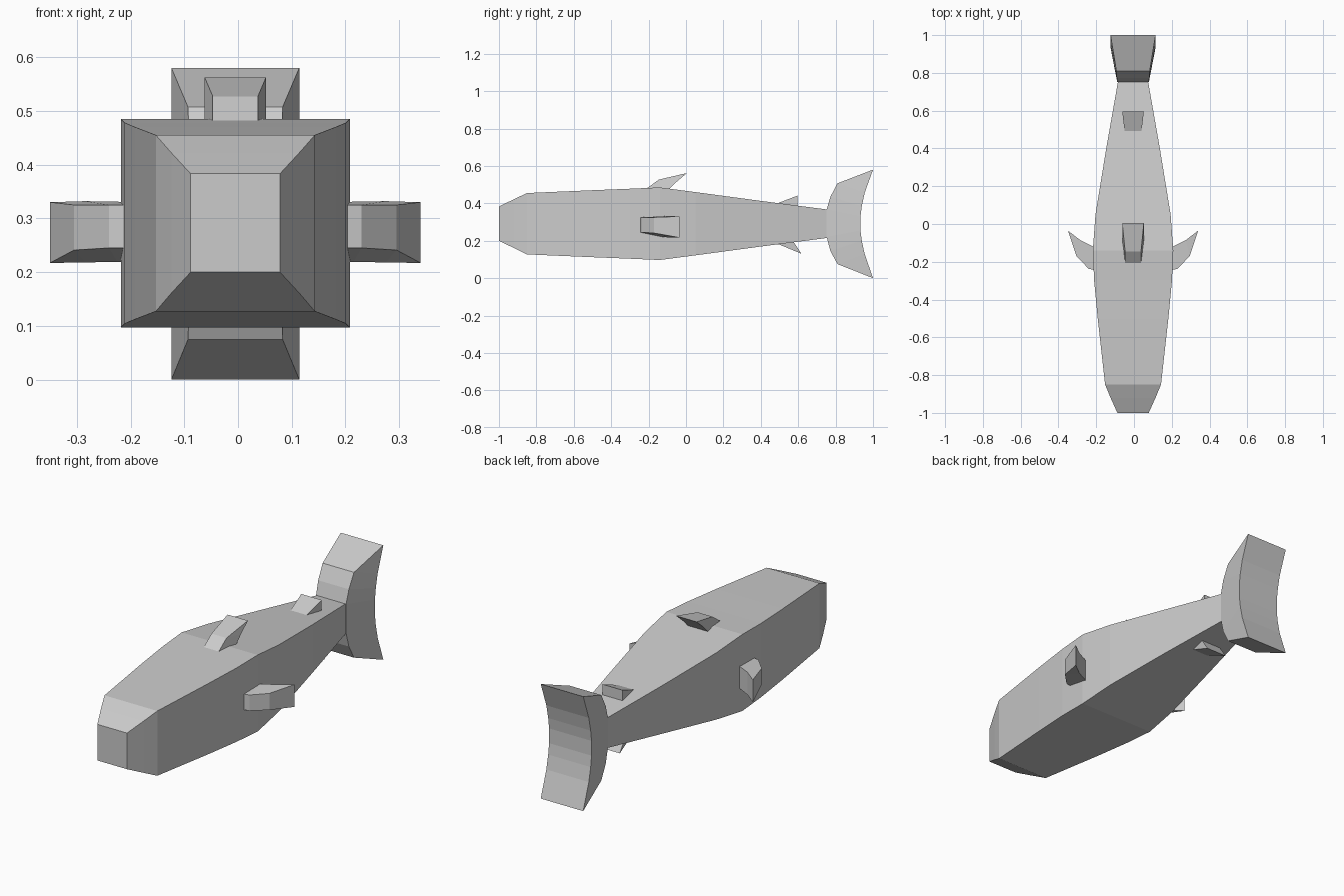
import bpy, bmesh

if "Cube" in bpy.data.objects:
    bpy.data.objects.remove(bpy.data.objects["Cube"])

CX = -0.005  # body centre line


def loft(name, rings):
    """Skin a chain of four-cornered rings and cap both ends."""
    bm = bmesh.new()
    loops = [[bm.verts.new(p) for p in r] for r in rings]
    for a, b in zip(loops, loops[1:]):
        for i in range(4):
            j = (i + 1) % 4
            bm.faces.new((a[i], a[j], b[j], b[i]))
    bm.faces.new(loops[0])
    bm.faces.new(loops[-1])
    bmesh.ops.remove_doubles(bm, verts=bm.verts, dist=0.0005)
    bmesh.ops.recalc_face_normals(bm, faces=bm.faces)
    me = bpy.data.meshes.new(name)
    bm.to_mesh(me)
    bm.free()
    ob = bpy.data.objects.new(name, me)
    bpy.context.collection.objects.link(ob)
    return ob


def upright_fin(name, rows):
    """Rows: front (y, z, half width), back (y, z, half width)."""
    loft(name, [[(CX - fw, fy, fz), (CX + fw, fy, fz),
                 (CX + bw, by, bz), (CX - bw, by, bz)]
                for (fy, fz, fw), (by, bz, bw) in rows])


# Body: y, half width, bottom z, top z
sections = [(-1, .083, .2, .383), (-.92, .119, .161, .422), (-.85, .148, .127, .455),
            (-.5, .187, .112, .47), (-.3, .206, .104, .478), (-.14, .213, .097, .485),
            (.05, .199, .122, .46), (.4, .142, .169, .413), (.77, .077, .217, .365)]
loft("body", [[(CX - w, y, lo), (CX + w, y, lo), (CX + w, y, hi), (CX - w, y, hi)]
              for y, w, lo, hi in sections])

# Tail fin: z, front y, back y, back z, front half width
tail = [(.0, 1.0, 1.0, .0, .119), (.075, .81, .955, .13, .088), (.145, .772, .94, .2, .086),
        (.22, .752, .933, .255, .084), (.367, .752, .933, .33, .084),
        (.435, .772, .94, .385, .086), (.507, .81, .955, .455, .088),
        (.58, 1.0, 1.0, .58, .119)]
upright_fin("tail_fin", [((fy, z, fw), (by, bz, .119)) for z, fy, by, bz, fw in tail])

# Fins along the back and belly
upright_fin("dorsal_fin", [((-.23, .465, .042), (-.105, .46, .057)),
                           ((-.145, .527, .042), (-.05, .515, .057)),
                           ((.005, .562, .057), (.005, .562, .057))])
upright_fin("rear_dorsal_fin", [((.45, .385, .04), (.595, .37, .057)),
                                ((.595, .441, .057), (.595, .441, .057))])
upright_fin("rear_belly_fin", [((.45, .2, .04), (.565, .21, .057)),
                               ((.618, .13, .057), (.618, .13, .057))])

# Side fins: front (x, y, low z, high z), back (x, y, low z, high z)
side_rows = [((.19, -.247, .245, .325), (.19, -.13, .22, .33)),
             ((.235, -.237, .245, .325), (.22, -.115, .219, .331)),
             ((.3, -.17, .241, .325), (.28, -.085, .218, .332)),
             ((.345, -.035, .217, .33), (.345, -.035, .217, .33))]
for side, label in ((1, "right"), (-1, "left")):
    loft(label + "_side_fin",
         [[(CX + side * fx, fy, f0), (CX + side * fx, fy, f1),
           (CX + side * bx, by, b1), (CX + side * bx, by, b0)]
          for (fx, fy, f0, f1), (bx, by, b0, b1) in side_rows])
